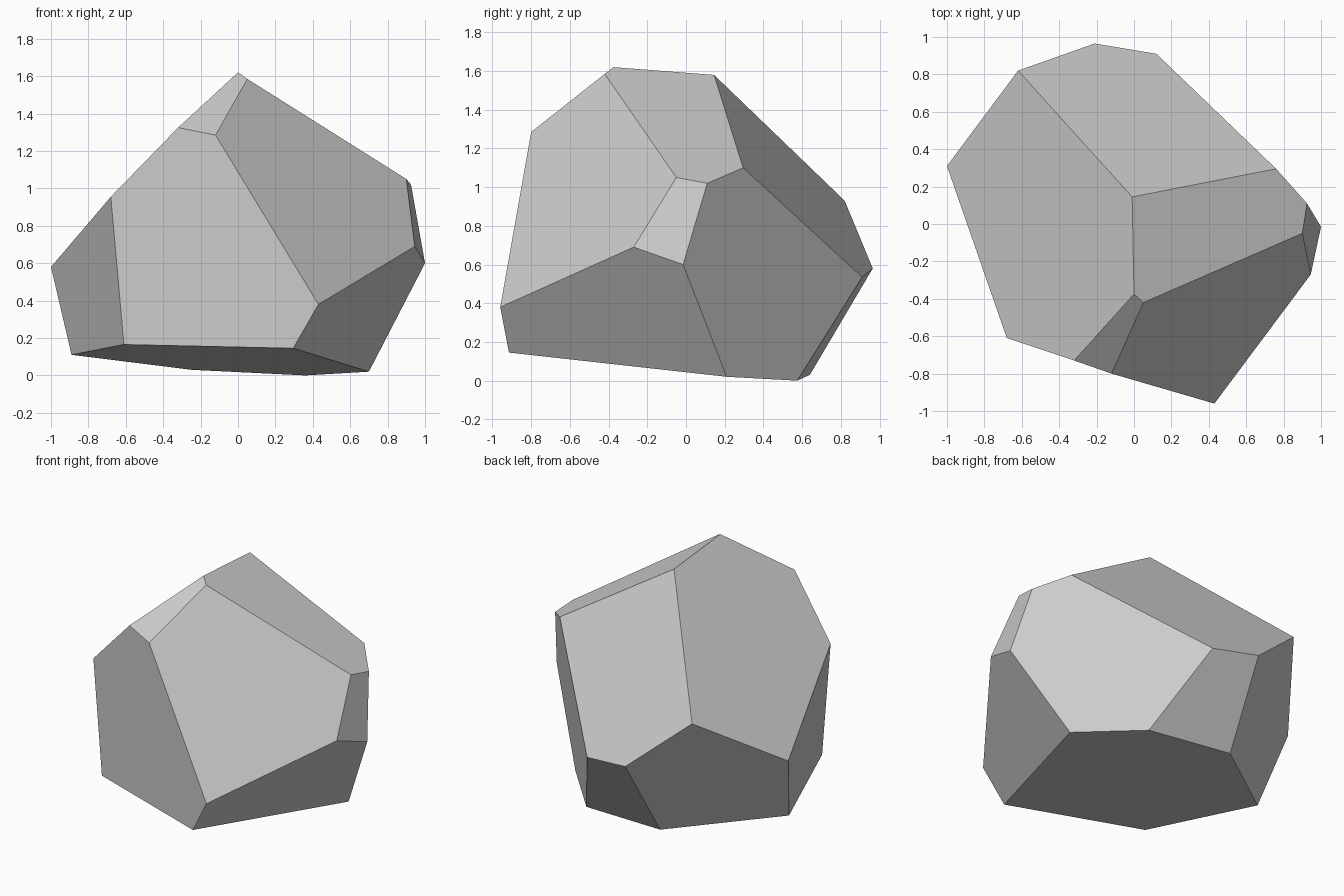
import bpy
import bmesh
from math import radians

cube = bpy.data.objects.get("Cube")
if cube:
    bpy.data.objects.remove(cube, do_unlink=True)


def make_material(name, colour):
    material = bpy.data.materials.new(name)
    material.use_nodes = True
    material.diffuse_color = colour
    material.node_tree.nodes["Principled BSDF"].inputs["Base Color"].default_value = colour
    return material


def make_boulder(name, corners, material):
    """Wrap the corners in a convex shell and merge it into flat facets."""
    bm = bmesh.new()
    for corner in corners:
        bm.verts.new(corner)
    bmesh.ops.convex_hull(bm, input=bm.verts[:])
    bmesh.ops.dissolve_limit(bm, angle_limit=radians(8),
                             verts=bm.verts[:], edges=bm.edges[:])
    bmesh.ops.recalc_face_normals(bm, faces=bm.faces[:])
    for face in bm.faces:
        face.smooth = False
    mesh = bpy.data.meshes.new(name)
    bm.to_mesh(mesh)
    bm.free()
    mesh.materials.append(material)
    boulder = bpy.data.objects.new(name, mesh)
    bpy.context.collection.objects.link(boulder)
    return boulder


# Crown: the ridge and its chipped front corner
crown = [(0, -.375, 1.62), (.05, -.42, 1.585), (-.01, .145, 1.58),
         (-.32, -.73, 1.325), (-.12, -.8, 1.285)]

# Shoulders: where the upper facets meet the sides
shoulders = [(.9, -.05, 1.05), (.925, .11, 1.02), (.76, .295, 1.1),
             (-.68, -.61, .955), (-.62, .82, .93)]

# Waist: the widest outline
waist = [(1, -.015, .6), (.945, -.27, .69), (.43, -.96, .38),
         (-1, .31, .58), (-.21, .965, .58), (.12, .91, .535)]

# Base: the slightly tilted underside
base = [(.7, .21, .02), (.36, .575, 0), (-.25, .64, .03),
        (-.89, .145, .11), (-.61, -.617, .165), (.295, -.915, .145)]

stone_grey = make_material("stone grey", (.6, .6, .6, 1))
make_boulder("boulder", crown + shoulders + waist + base, stone_grey)
